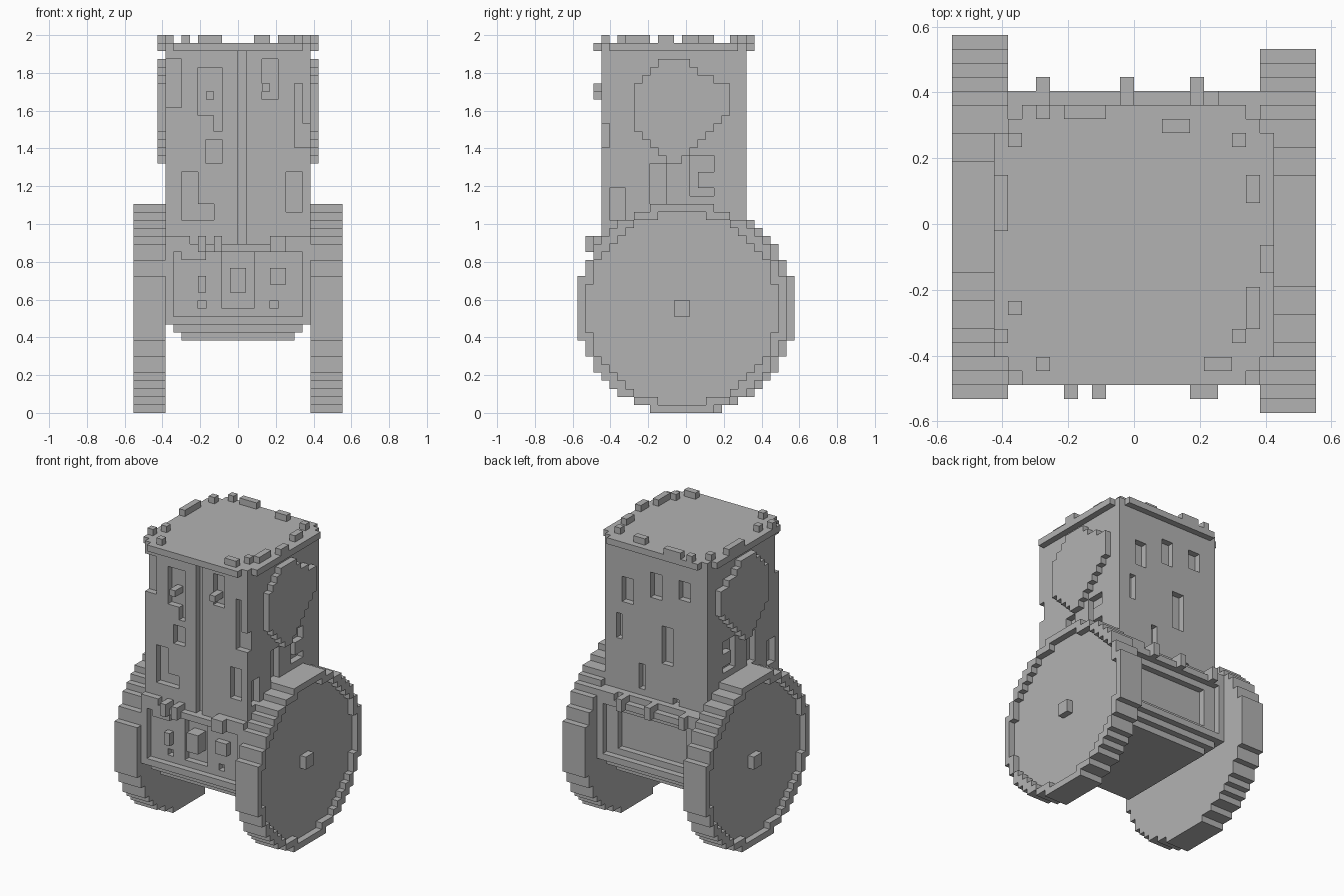
import bpy
import bmesh
from mathutils import Vector

cube = bpy.data.objects.get("Cube")
if cube:
    bpy.data.objects.remove(cube)

U = 2 / 47                               # block size
WIDE, DEEP = 26, 27                      # blocks across and front to back
ORIGIN = Vector((-WIDE * U / 2, -DEEP * U / 2, 0))

stone = bpy.data.materials.new("grey_stone")
stone.use_nodes = True
GREY = (0.45, 0.45, 0.45, 1)
stone.diffuse_color = GREY
stone.node_tree.nodes["Principled BSDF"].inputs["Base Color"].default_value = GREY


def box(i, j, k):
    """Cells of a block given by start and end on each axis."""
    return {(a, b, c) for a in range(*i) for b in range(*j) for c in range(*k)}


def build(name, cells):
    """Turn cells into one mesh made only of the exposed faces."""
    bm = bmesh.new()
    verts = {}

    def vert(p):
        if p not in verts:
            verts[p] = bm.verts.new(ORIGIN + Vector(p) * U)
        return verts[p]

    for cell in sorted(cells):
        for axis in range(3):
            for side in (0, 1):
                near = list(cell)
                near[axis] += 2 * side - 1
                if tuple(near) in cells:
                    continue
                ring = []
                for s, t in ((0, 0), (1, 0), (1, 1), (0, 1)):
                    p = list(cell)
                    p[axis] += side
                    p[(axis + 1) % 3] += s
                    p[(axis + 2) % 3] += t
                    ring.append(vert(tuple(p)))
                bm.faces.new(ring if side else ring[::-1])
    bmesh.ops.dissolve_limit(bm, angle_limit=0.01, verts=bm.verts[:], edges=bm.edges[:])
    mesh = bpy.data.meshes.new(name)
    bm.to_mesh(mesh)
    bm.free()
    mesh.materials.append(stone)
    obj = bpy.data.objects.new(name, mesh)
    bpy.context.collection.objects.link(obj)
    return obj


def disc(i, middle, radius):
    """Round slab of cells facing sideways."""
    c = WIDE // 2
    return {(a, b, k) for a in range(*i) for b in range(DEEP) for k in range(WIDE)
            if (b + 0.5 - middle) ** 2 + (k + 0.5 - c) ** 2 < radius ** 2}


# Wheels: thick disc, raised rim and square hub, staggered by one block
for name, inner, outer, middle in (("right_wheel", (1, 4), (0, 1), 14),
                                   ("left_wheel", (22, 25), (25, 26), 13)):
    cells = disc(inner, middle, 13)
    cells |= disc(outer, middle, 13) - disc(outer, middle, 12)
    cells |= box(outer, (middle - 1, middle + 1), (12, 14))
    build(name, cells)

# Tower shaft with worn recesses
FRONT, BACK = (3, 4), (20, 21)
shaft = box((4, 22), (3, 21), (21, 45))
shaft -= box((13, 14), FRONT, (21, 45))
front_recesses = [(8, 11, 37, 43), (10, 11, 35, 37), (6, 8, 24, 30), (8, 10, 24, 26),
                  (9, 11, 31, 34), (16, 18, 39, 44), (19, 21, 25, 30),
                  (20, 22, 33, 36), (20, 21, 36, 41), (4, 6, 38, 44)]
for a, b, c, d in front_recesses:
    shaft -= box((a, b), FRONT, (c, d))
back_recesses = [(17, 19, 36, 40), (12, 14, 38, 42), (7, 9, 39, 42), (19, 20, 30, 34),
                 (10, 12, 28, 34), (15, 16, 23, 27), (9, 10, 22, 23)]
for a, b, c, d in back_recesses:
    shaft -= box((a, b), BACK, (c, d))
side_recesses = [(9, 11, 26, 31), (14, 15, 27, 32), (15, 17, 27, 28),
                 (15, 17, 30, 32), (4, 6, 24, 28)]
for a, b, c, d in side_recesses:
    for side in ((4, 5), (21, 22)):
        shaft -= box(side, (a, b), (c, d))
for a, c in ((9, 39), (16, 40)):
    shaft |= box((a, a + 1), (2, 4), (c, c + 1))
build("tower_shaft", shaft)

# Side emblems: rows of blocks from the tip upward
rows = [(11, 13), (10, 14), (9, 15), (8, 16), (7, 17), (7, 18), (7, 19),
        (7, 19), (7, 19), (7, 19), (8, 17), (9, 15), (10, 14)]
for name, side in (("right_emblem", (3, 4)), ("left_emblem", (22, 23))):
    cells = set()
    for n, row in enumerate(rows):
        cells |= box(side, row, (31 + n, 32 + n))
    build(name, cells)

# Base block with framed front and back
base = box((4, 22), (3, 22), (11, 21))
base -= box((7, 19), (21, 22), (13, 19))
for face in ((2, 3), (22, 23)):
    base |= box((4, 22), face, (11, 12)) | box((4, 22), face, (20, 21))
    for edge in ((4, 5), (21, 22)):
        base |= box(edge, face, (12, 20))
    for end in ((4, 7), (19, 22)):
        base |= box(end, face, (21, 22))
base |= box((4, 22), (21, 22), (21, 22))
# Front fittings: central panel in a recess, side studs and pits
base -= box((11, 15), FRONT, (13, 20))
base |= box((12, 14), (2, 4), (15, 18))
base |= box((17, 19), (2, 3), (16, 18)) | box((8, 9), (2, 3), (15, 17))
for a in (8, 17):
    base -= box((a, a + 1), FRONT, (13, 14))
# Knobs along the upper bands
base |= box((6, 9), (2, 3), (19, 20))
for a, b in ((8, 9), (10, 11), (17, 19)):
    base |= box((a, b), (1, 3), (20, 22))
for a in (6, 12, 17):
    base |= box((a, a + 1), (22, 24), (20, 22))
build("base_block", base)

# Stepped underside
build("underside", box((5, 21), (3, 22), (10, 11)) | box((6, 20), (4, 21), (9, 10)))

# Roof slab with stepped corners
roof = box((3, 23), (2, 22), (45, 46))
for i, di in ((3, 1), (22, -1)):
    for j, dj in ((2, 1), (21, -1)):
        roof -= {(i, j, 45), (i + di, j, 45), (i, j + dj, 45)}
build("roof_slab", roof)

# Broken battlements round the roof edge
stones = [(6, 7, 21, 22), (8, 11, 21, 22), (15, 17, 20, 21), (20, 21, 19, 20),
          (21, 22, 15, 17), (22, 23, 10, 12), (21, 22, 6, 9), (20, 21, 5, 6),
          (18, 20, 3, 4), (6, 7, 3, 4), (3, 4, 5, 6), (4, 5, 7, 8),
          (3, 4, 13, 17), (4, 5, 19, 20)]
battlements = set()
for a, b, c, d in stones:
    battlements |= box((a, b), (c, d), (46, 47))
build("battlements", battlements)
